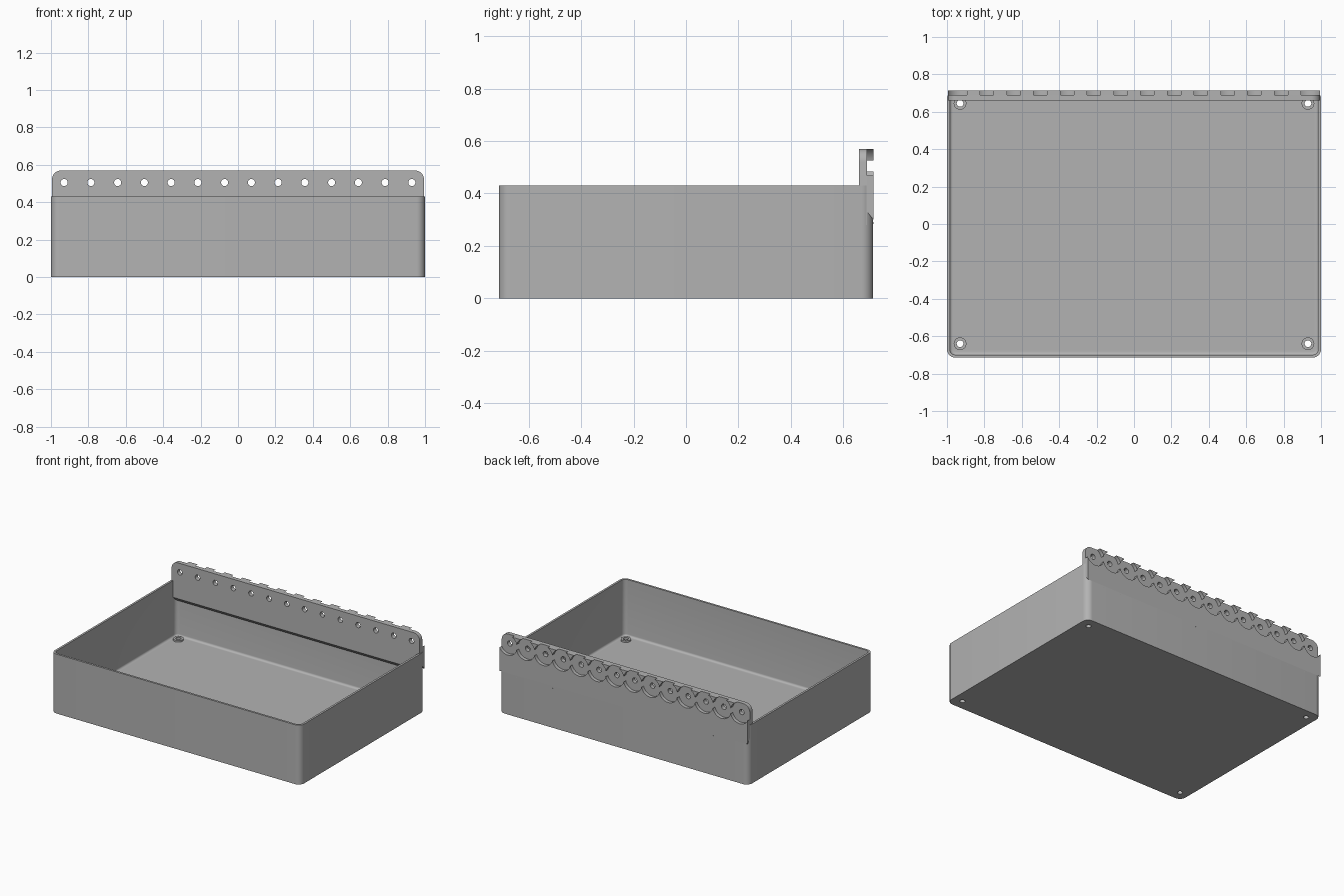
import bpy, bmesh, math

old = bpy.data.objects.get("Cube")
if old:
    bpy.data.objects.remove(old, do_unlink=True)

grey = bpy.data.materials.new("plain grey")
grey.use_nodes = True
grey.diffuse_color = (0.45, 0.45, 0.45, 1)
grey.node_tree.nodes["Principled BSDF"].inputs["Base Color"].default_value = grey.diffuse_color

BACK, RIM, TOP, WALL = 0.715, 0.43, 0.57, 0.015
PITCH, HINGE_Z, POCKET = 0.143, 0.505, 0.0745
HALF = 0.995          # half width of the rail
MID = 0.69            # depth of the pocket floors


def arc(cx, cy, r, start, end, steps):
    turns = [start + (end - start) * i / steps for i in range(steps + 1)]
    return [(cx + r * math.cos(t), cy + r * math.sin(t)) for t in turns]


def circle(cx, cy, r, sides=24):
    return arc(cx, cy, r, 0, 2 * math.pi, sides)[:-1]


def rounded_rect(hx, hy, r):
    points = []
    for i, (sx, sy) in enumerate([(1, 1), (-1, 1), (-1, -1), (1, -1)]):
        points += arc(sx * (hx - r), sy * (hy - r), r,
                      i * math.pi / 2, (i + 1) * math.pi / 2, 8)
    return points


def skin(bm, rings):
    """Join equal rings of 3D points with quads; return the first and last edge loops."""
    rows = [[bm.verts.new(p) for p in ring] for ring in rings]
    n = len(rows[0])
    for a, b in zip(rows, rows[1:]):
        for i in range(n):
            j = (i + 1) % n
            bm.faces.new((a[i], a[j], b[j], b[i]))
    return [[bm.edges.get((row[i], row[(i + 1) % n])) for i in range(n)]
            for row in (rows[0], rows[-1])]


def cap(bm, edges):
    """Fill a flat outline, leaving any inner loops open as holes."""
    bmesh.ops.triangle_fill(bm, edges=edges, use_beauty=True)


def upright_slab(bm, loops, front, back):
    """Slab from (x, z) loops between two depths; later loops are holes."""
    ends = [skin(bm, [[(x, y, z) for x, z in loop] for y in (front, back)])
            for loop in loops]
    for side in (0, 1):
        cap(bm, [e for pair in ends for e in pair[side]])


def finish(name, bm):
    bmesh.ops.recalc_face_normals(bm, faces=bm.faces)
    mesh = bpy.data.meshes.new(name)
    bm.to_mesh(mesh)
    bm.free()
    mesh.materials.append(grey)
    ob = bpy.data.objects.new(name, mesh)
    bpy.context.collection.objects.link(ob)
    bpy.ops.object.select_all(action='DESELECT')
    ob.select_set(True)
    bpy.context.view_layer.objects.active = ob
    bpy.ops.object.shade_smooth_by_angle(angle=math.radians(30))


# Open tray: outer wall, rim, inner wall and floor fillet as one skin
bm = bmesh.new()
FLOOR, FILLET = 0.02, 0.015
depth = BACK - 0.0005
levels = [(0, 0), (0, RIM), (WALL, RIM)]
levels += [(WALL + FILLET - dx, FLOOR + FILLET - dz)
           for dx, dz in arc(0, 0, FILLET, 0, math.pi / 2, 5)]
rings = [[(x, y, z) for x, y in rounded_rect(1 - inset, depth - inset, 0.045 - inset)]
         for inset, z in levels]
under, floor = skin(bm, rings)

# Raised screw bosses with holes through the floor corners
for x in (-0.93, 0.93):
    for y in (-0.64, 0.645):
        steps = [(0.034, FLOOR), (0.034, FLOOR + 0.012), (0.018, FLOOR + 0.012), (0.018, 0)]
        rim, hole = skin(bm, [[(px, py, z) for px, py in circle(x, y, r)] for r, z in steps])
        floor += rim
        under += hole
cap(bm, floor)
cap(bm, under)
finish("tray", bm)

# Front layer of the rail, with rounded top ends and a row of pin holes
xs = [(i - 6.5) * PITCH for i in range(14)]
bm = bmesh.new()
R = 0.05
outline = [(-HALF, 0.31), (HALF, 0.31)]
outline += arc(HALF - R, TOP - R, R, 0, math.pi / 2, 8)
outline += arc(R - HALF, TOP - R, R, math.pi / 2, math.pi, 8)
upright_slab(bm, [outline] + [circle(x, HINGE_Z, 0.019) for x in xs], 0.66, MID)
for v in bm.verts:
    if v.co.z < 0.32 and v.co.y > 0.68:
        v.co.z -= 0.03
finish("rail_front", bm)

# Rear layer below the pockets: scalloped top edge and sloped underside
cusp = math.acos(PITCH / 2 / POCKET)
end = math.acos((HALF - xs[-1]) / POCKET)
bm = bmesh.new()
outline = [(-HALF, 0.30), (HALF, 0.30)]
for x in reversed(xs):
    start = end if x == xs[-1] else cusp
    stop = end if x == xs[0] else cusp
    points = arc(x, HINGE_Z, POCKET, -start, stop - math.pi, 16)
    outline += points if x == xs[0] else points[:-1]
upright_slab(bm, [outline], MID, BACK)
for v in bm.verts:
    if v.co.z < 0.31 and v.co.y < 0.70:
        v.co.z += 0.032
finish("rail_scallops", bm)

# Teeth left between the pockets along the top edge
crest = math.asin((TOP - HINGE_Z) / POCKET)
bm = bmesh.new()
for a, b in zip(xs, xs[1:]):
    tooth = arc(a, HINGE_Z, POCKET, crest, cusp, 6)
    tooth += arc(b, HINGE_Z, POCKET, math.pi - cusp, math.pi - crest, 6)[1:]
    upright_slab(bm, [tooth], MID, BACK)
finish("rail_teeth", bm)

# Three groups of tiny dots on the back wall
bm = bmesh.new()
for centre in (-0.715, -PITCH / 2, 0.715):
    for k in (-1, 0, 1):
        upright_slab(bm, [circle(centre + k * PITCH, 0.287, 0.004, 8)], BACK - 0.003, BACK)
finish("back_dots", bm)
